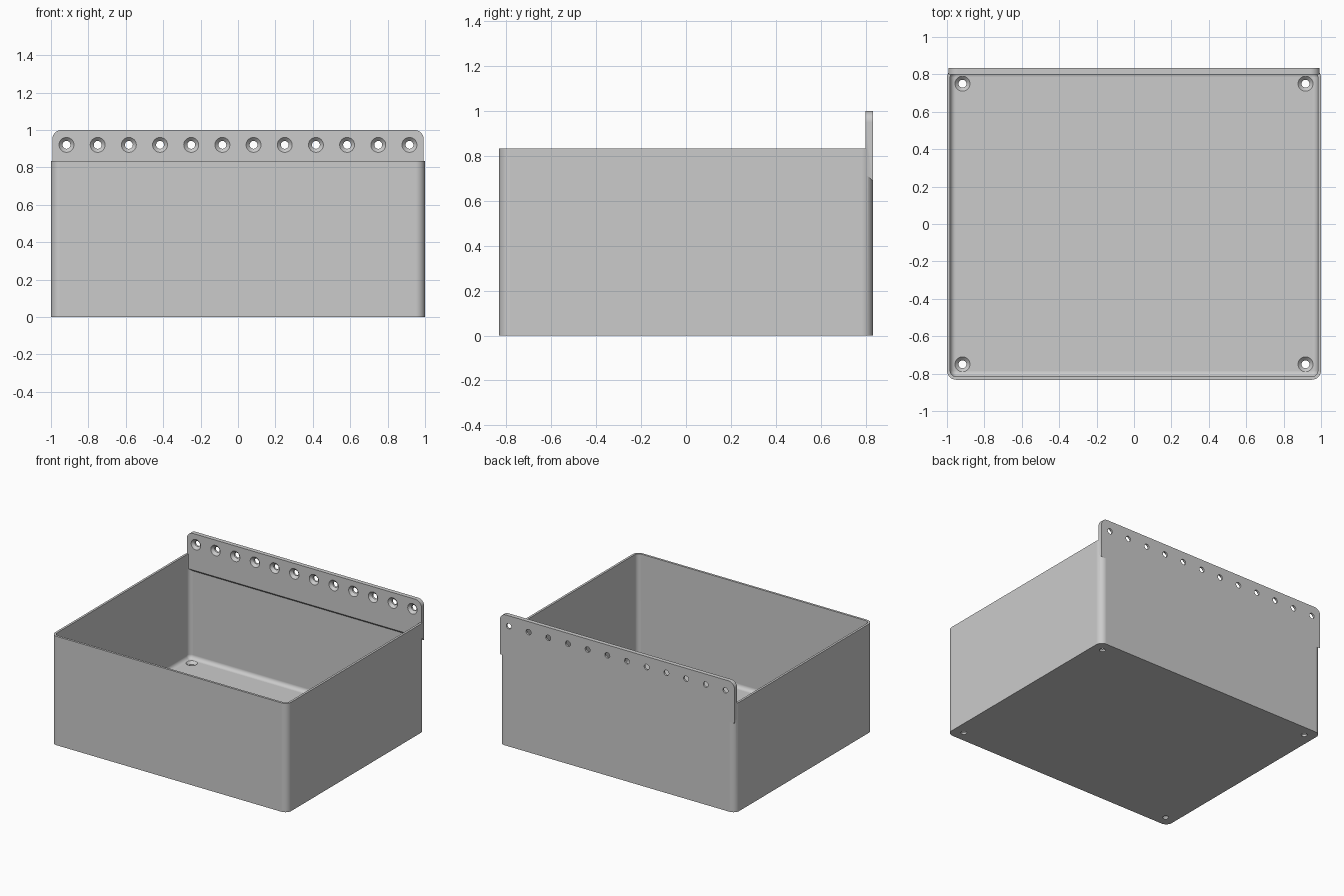
import bpy, bmesh
from math import sin, cos, pi, radians
from mathutils import Matrix, Vector

if "Cube" in bpy.data.objects:
    bpy.data.objects.remove(bpy.data.objects["Cube"])

HALF_X, HALF_Y, HEIGHT = 1.0, 0.833, 0.833
WALL, FLOOR, CORNER, FILLET = 0.017, 0.033, 0.05, 0.03
RAIL = 0.033
RAIL_FRONT = HALF_Y - RAIL

grey = bpy.data.materials.new("light grey plastic")
grey.use_nodes = True
grey.diffuse_color = (0.6, 0.6, 0.6, 1)
grey.node_tree.nodes["Principled BSDF"].inputs["Base Color"].default_value = (0.6, 0.6, 0.6, 1)


def make_object(name, bm):
    bmesh.ops.recalc_face_normals(bm, faces=bm.faces)
    mesh = bpy.data.meshes.new(name)
    bm.to_mesh(mesh)
    bm.free()
    mesh.materials.append(grey)
    obj = bpy.data.objects.new(name, mesh)
    bpy.context.collection.objects.link(obj)
    return obj


def arc(cx, cy, r, start, steps=8):
    angles = [start + pi / 2 * i / steps for i in range(steps + 1)]
    return [(cx + r * cos(a), cy + r * sin(a)) for a in angles]


def ring(bm, inset, z):
    """Rounded rectangle of vertices, inset from the outer wall."""
    r = CORNER - inset
    x, y = HALF_X - CORNER, HALF_Y - CORNER
    points = []
    for i, (sx, sy) in enumerate([(1, 1), (-1, 1), (-1, -1), (1, -1)]):
        points += arc(sx * x, sy * y, r, i * pi / 2)
    return [bm.verts.new((px, py, z)) for px, py in points]


def loft(bm, loops):
    for a, b in zip(loops, loops[1:]):
        for i in range(len(a)):
            j = (i + 1) % len(a)
            bm.faces.new((a[i], a[j], b[j], b[i]))
    bm.faces.new(loops[0])
    bm.faces.new(loops[-1])


# Open box with thin walls and a fillet around the floor
bm = bmesh.new()
levels = [(0, 0), (0, HEIGHT), (WALL, HEIGHT)]
for k in range(7):
    a = pi / 2 * k / 6
    levels.append((WALL + FILLET * (1 - cos(a)), FLOOR + FILLET * (1 - sin(a))))
loft(bm, [ring(bm, inset, z) for inset, z in levels])
box = make_object("open_box", bm)

# Mounting rail: rounded top corners, underside sloping to the back wall
bm = bmesh.new()
w = 0.993
outline = [(w, 0.0)] + arc(w - CORNER, 1 - CORNER, CORNER, 0)
outline += arc(CORNER - w, 1 - CORNER, CORNER, pi / 2) + [(-w, 0.0)]
front = [bm.verts.new((x, RAIL_FRONT, z or 0.72)) for x, z in outline]
back = [bm.verts.new((x, HALF_Y, z or 0.72 - RAIL)) for x, z in outline]
loft(bm, [front, back])
rail = make_object("mounting_rail", bm)


# Countersunk screw holes: a cone opening into a narrow bore
def screw_hole(bm, location, turn):
    profile = [(0.043, 0.003), (0.021, -0.019), (0.021, -0.06)]
    place = Matrix.Translation(location) @ turn
    loops = []
    for r, z in profile:
        angles = [2 * pi * i / 32 for i in range(32)]
        loops.append([bm.verts.new(place @ Vector((r * cos(a), r * sin(a), z))) for a in angles])
    loft(bm, loops)


bm = bmesh.new()
for i in range(12):
    x = -0.917 + i * 0.1667
    screw_hole(bm, (x, RAIL_FRONT, 0.92), Matrix.Rotation(radians(90), 4, "X"))
for x in (-0.917, 0.917):
    for y in (-0.75, 0.75):
        screw_hole(bm, (x, y, FLOOR), Matrix.Identity(4))
holes = make_object("screw_hole_cutter", bm)
holes.hide_render = True

# Join the rail to the box and drill the holes
bpy.ops.object.select_all(action="DESELECT")
bpy.context.view_layer.objects.active = box
box.select_set(True)
for tool, operation in ((rail, "UNION"), (holes, "DIFFERENCE")):
    mod = box.modifiers.new(operation, "BOOLEAN")
    mod.object, mod.operation, mod.solver = tool, operation, "EXACT"
    bpy.ops.object.modifier_apply(modifier=mod.name)
    bpy.data.objects.remove(tool)
box.name = "wall_mount_bin"

# Smooth rounded corners while walls stay flat
bpy.ops.object.shade_smooth_by_angle(angle=radians(30))
weighted = box.modifiers.new("flat walls", "WEIGHTED_NORMAL")
weighted.keep_sharp = True
